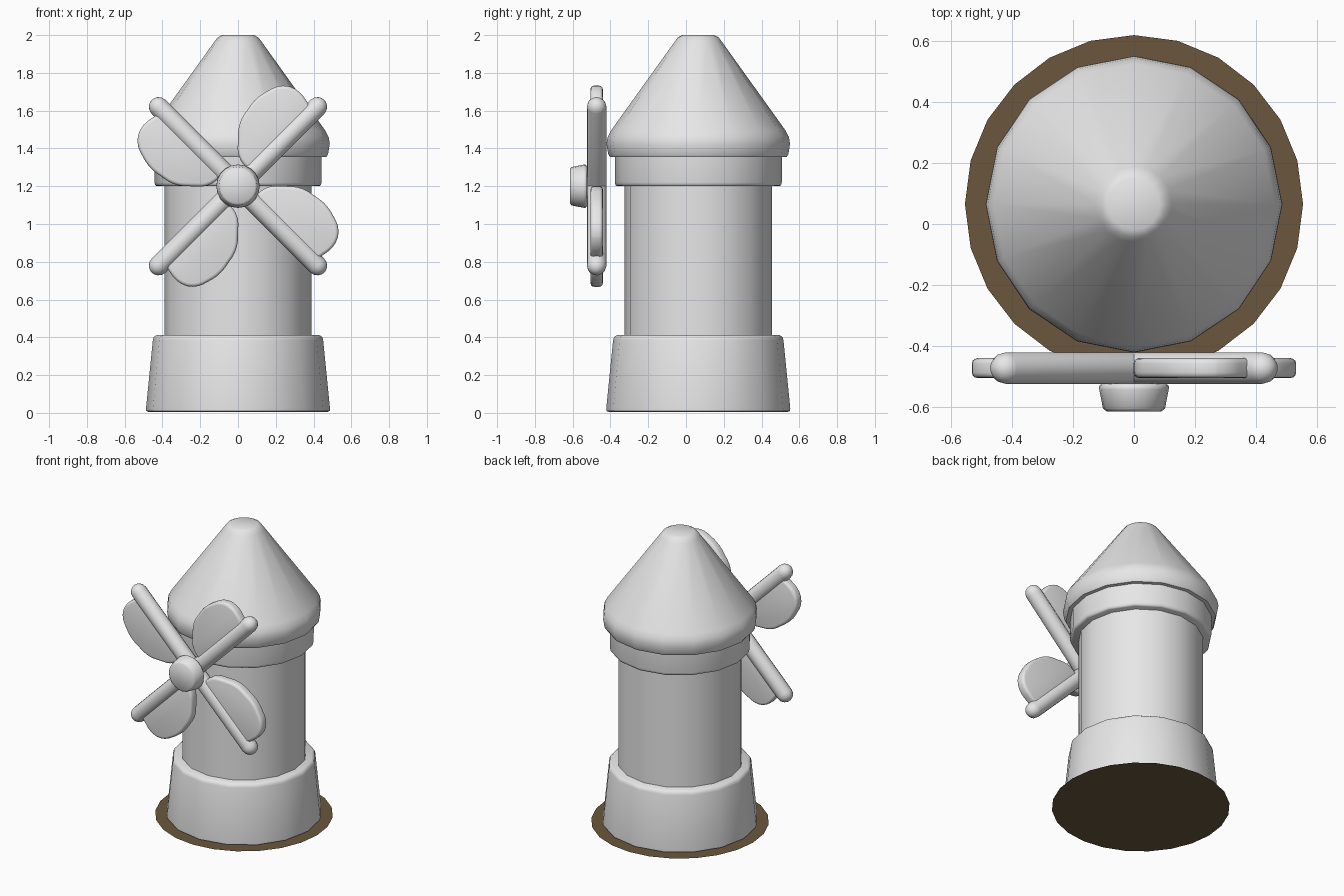
import bpy, bmesh
from math import pi, sin, cos, radians
from mathutils import Matrix

if "Cube" in bpy.data.objects:
    bpy.data.objects.remove(bpy.data.objects["Cube"], do_unlink=True)


def material(name, rgb):
    mat = bpy.data.materials.new(name)
    mat.use_nodes = True
    mat.diffuse_color = (*rgb, 1)
    mat.node_tree.nodes["Principled BSDF"].inputs["Base Color"].default_value = (*rgb, 1)
    return mat


GREY = material("pale grey", (0.8, 0.8, 0.8))
EARTH = material("earth brown", (0.145, 0.095, 0.048))

TOWER = Matrix.Translation((0, 0.065, 0))
ROTOR = Matrix.Translation((0, -0.473, 1.2))


def make_object(name, bm, mat, matrix, smooth=True):
    bm.transform(matrix)
    bmesh.ops.recalc_face_normals(bm, faces=bm.faces)
    mesh = bpy.data.meshes.new(name)
    bm.to_mesh(mesh)
    bm.free()
    mesh.materials.append(mat)
    if smooth:
        mesh.shade_smooth()
        mesh.set_sharp_from_angle(angle=radians(50))
    obj = bpy.data.objects.new(name, mesh)
    bpy.context.collection.objects.link(obj)
    return obj


def lathe(name, profile, sides, matrix, mat=GREY):
    """Stack rings of (radius, height) around z and cap both ends."""
    bm = bmesh.new()
    rings = [[bm.verts.new((r * cos(2 * pi * i / sides), r * sin(2 * pi * i / sides), z))
              for i in range(sides)] for r, z in profile]
    for low, high in zip(rings, rings[1:]):
        for i in range(sides):
            j = (i + 1) % sides
            bm.faces.new((low[i], low[j], high[j], high[i]))
    bm.faces.new(rings[0])
    if len(rings) > 1:
        bm.faces.new(rings[-1])
    return make_object(name, bm, mat, matrix)


# Tower, from the ground up
lathe("ground_disc", [(0.555, 0)], 24, TOWER, EARTH)
lathe("tower_base", [(0.476, 0.006), (0.486, 0.01), (0.487, 0.025), (0.451, 0.385),
                     (0.446, 0.402), (0.43, 0.412)], 16, TOWER)
lathe("tower_wall", [(0.39, 0.38), (0.39, 1.22)], 16, TOWER)
lathe("tower_collar", [(0.428, 1.2), (0.438, 1.205), (0.442, 1.22), (0.442, 1.39)], 16, TOWER)
lathe("roof", [(0.43, 1.355), (0.468, 1.355), (0.477, 1.37), (0.486, 1.425), (0.48, 1.46),
               (0.462, 1.495), (0.125, 1.965), (0.108, 1.988), (0.085, 2.0)], 16, TOWER)

# Hub, with its axis pointing to the front
FORWARD = Matrix.Rotation(pi / 2, 4, "X")
lathe("hub", [(0.106, 0.05), (0.115, 0.06), (0.114, 0.07), (0.102, 0.132), (0.09, 0.142)],
      20, ROTOR @ FORWARD)

# Two crossing bars with rounded ends
BAR, HALF = 0.052, 0.594
cap = [(BAR * cos(radians(a)), HALF + BAR * sin(radians(a))) for a in (0, 25, 50, 70, 85)]
bar = [(r, -z) for r, z in reversed(cap)] + cap
for side, angle in (("left", 45), ("right", -45)):
    lathe(f"{side}_bar", bar, 16, ROTOR @ Matrix.Rotation(radians(angle), 4, "Y"))

# Four sails, each on the trailing side of its arm
OUTLINE = [(0.1, 0), (0.105, 0.11), (0.24, 0.236), (0.4, 0.265),
           (0.54, 0.225), (0.59, 0.14), (0.565, 0)]
for k in range(4):
    bm = bmesh.new()
    bm.faces.new([bm.verts.new((u, 0, v)) for u, v in OUTLINE])
    corners = [v for v in bm.verts if v.co.z > 0.01]
    bmesh.ops.bevel(bm, geom=corners, offset=0.045, segments=3, profile=0.5, affect="VERTICES")
    # Thicken the outline evenly about the bar axis
    grown = bmesh.ops.extrude_face_region(bm, geom=bm.faces[:])["geom"]
    for v in bm.verts:
        v.co.y = 0.0325
    for v in grown:
        if isinstance(v, bmesh.types.BMVert):
            v.co.y = -0.0325
    # Round the rims
    rims = [e for e in bm.edges if abs(e.verts[0].co.y - e.verts[1].co.y) < 0.001]
    bmesh.ops.bevel(bm, geom=rims, offset=0.018, segments=3, profile=0.5, affect="EDGES")
    make_object(f"sail_{k + 1}", bm, GREY,
                ROTOR @ Matrix.Rotation(radians(-45 - 90 * k), 4, "Y"))
